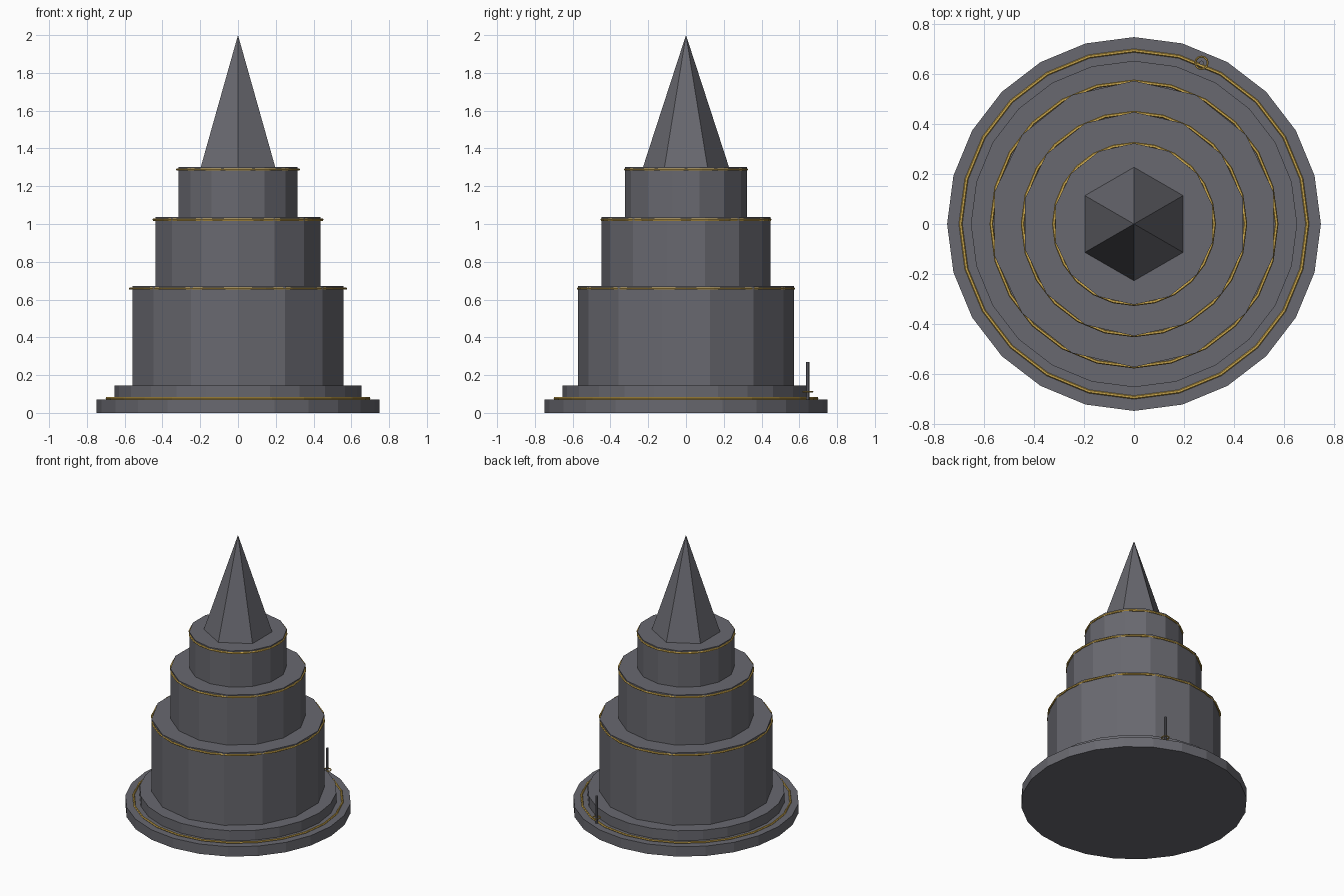
import bpy

cube = bpy.data.objects.get("Cube")
if cube:
    bpy.data.objects.remove(cube, do_unlink=True)


def make_material(name, color):
    mat = bpy.data.materials.new(name)
    mat.use_nodes = True
    mat.diffuse_color = (*color, 1)
    bsdf = next(n for n in mat.node_tree.nodes if n.type == "BSDF_PRINCIPLED")
    bsdf.inputs["Base Color"].default_value = (*color, 1)
    return mat


stone = make_material("dark grey stone", (0.14, 0.14, 0.16))
gold = make_material("gold trim", (0.65, 0.42, 0.08))


def finish(name, mat):
    obj = bpy.context.object
    obj.name = name
    obj.data.materials.clear()
    obj.data.materials.append(mat)
    return obj


def drum(name, sides, radius, bottom, top, x=0, y=0):
    bpy.ops.mesh.primitive_cylinder_add(
        vertices=sides, radius=radius, depth=top - bottom,
        location=(x, y, (bottom + top) / 2))
    return finish(name, stone)


def ring(name, radius, thickness, z, x=0, y=0, segments=24):
    bpy.ops.mesh.primitive_torus_add(
        major_radius=radius, minor_radius=thickness,
        major_segments=segments, minor_segments=6, location=(x, y, z))
    return finish(name, gold)


# Round plinth in two steps
drum("plinth", 24, 0.748, 0, 0.072)
drum("plinth_step", 24, 0.653, 0.072, 0.144)
ring("plinth_trim", 0.694, 0.007, 0.077)

# Three stacked tiers, each with a gold band just under its top edge
tiers = [("lower", 0.573, 0.144, 0.673),
         ("middle", 0.448, 0.673, 1.038),
         ("upper", 0.323, 1.038, 1.303)]
for name, radius, bottom, top in tiers:
    drum(name + "_tier", 14, radius, bottom, top)
    ring(name + "_tier_trim", radius - 0.002, 0.007, top - 0.015)

# Six-sided spire
bpy.ops.mesh.primitive_cone_add(vertices=6, radius1=0.227, radius2=0,
                                depth=0.697, location=(0, 0, 1.6515))
finish("spire", stone)

# Small post with a gold collar at the back of the plinth
drum("post", 8, 0.009, 0.072, 0.27, 0.27, 0.645)
ring("post_collar", 0.025, 0.004, 0.112, 0.27, 0.645, 12)
